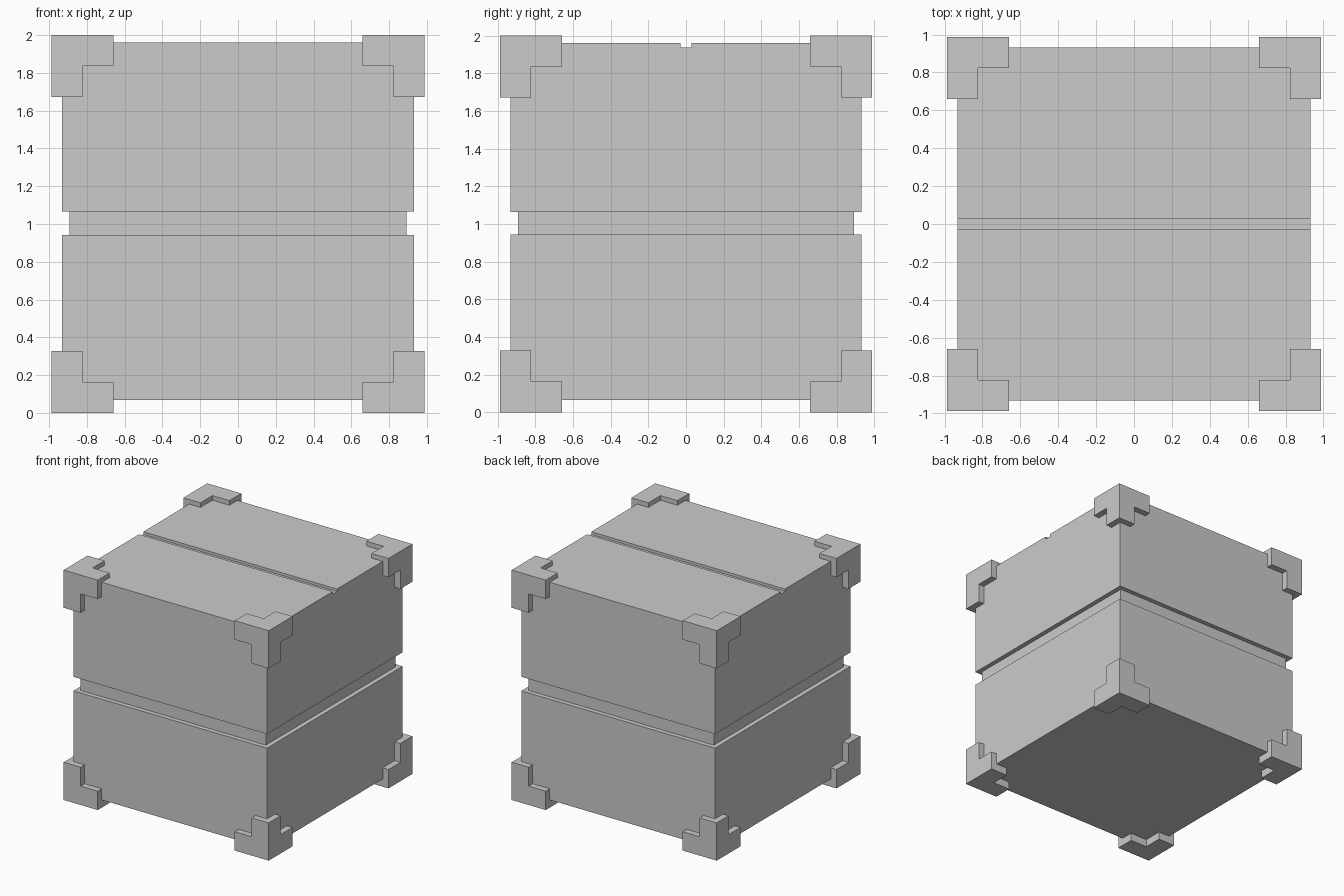
import bpy, bmesh
from mathutils import Matrix, Vector

if "Cube" in bpy.data.objects:
    bpy.data.objects.remove(bpy.data.objects["Cube"])


def make_object(name, bm, location=(0, 0, 0)):
    bmesh.ops.recalc_face_normals(bm, faces=bm.faces)
    mesh = bpy.data.meshes.new(name)
    bm.to_mesh(mesh)
    bm.free()
    ob = bpy.data.objects.new(name, mesh)
    ob.location = location
    bpy.context.collection.objects.link(ob)
    return ob


def add_box(bm, lo, hi):
    lo, hi = Vector(lo), Vector(hi)
    m = Matrix.Translation((lo + hi) / 2) @ Matrix.Diagonal((*(hi - lo), 1))
    return bmesh.ops.create_cube(bm, size=1, matrix=m)["verts"]


# Crate body: square rings stacked to leave a recessed waist
BODY, WAIST = 0.932, 0.892
levels = [(0.067, BODY), (0.943, BODY), (0.943, WAIST),
          (1.065, WAIST), (1.065, BODY), (1.96, BODY)]
bm = bmesh.new()
rings = [[bm.verts.new((sx * r, sy * r, z))
          for sx, sy in ((-1, -1), (1, -1), (1, 1), (-1, 1))] for z, r in levels]
for a, b in zip(rings, rings[1:]):
    for i in range(4):
        j = (i + 1) % 4
        bm.faces.new((a[i], a[j], b[j], b[i]))
bm.faces.new(rings[0])
bm.faces.new(rings[-1])
body = make_object("crate_body", bm)

# Narrow groove across the lid
bm = bmesh.new()
add_box(bm, (-1.2, -0.029, 1.937), (1.2, 0.029, 2.1))
cutter = make_object("lid_groove_cutter", bm)
cutter.hide_render = True
cutter.display_type = 'WIRE'
cutter.hide_set(True)
cut = body.modifiers.new("lid_groove", 'BOOLEAN')
cut.operation = 'DIFFERENCE'
cut.solver = 'EXACT'
cut.object = cutter

# Corner guards: a small cube with three inward arms, mirrored to all eight corners
OUT, ARM = 0.987, 0.164
bm = bmesh.new()
add_box(bm, (OUT - ARM, OUT - ARM, 1 - ARM), (OUT, OUT, 1))
bmesh.ops.recalc_face_normals(bm, faces=bm.faces)
inner = [f for f in bm.faces if min(f.normal) < -0.5]
for face in bmesh.ops.extrude_discrete_faces(bm, faces=inner)["faces"]:
    face.normal_update()
    bmesh.ops.translate(bm, verts=face.verts, vec=face.normal * ARM)
guards = make_object("corner_guards", bm, (0, 0, 1))
mirror = guards.modifiers.new("all_corners", 'MIRROR')
mirror.use_axis = (True, True, True)
